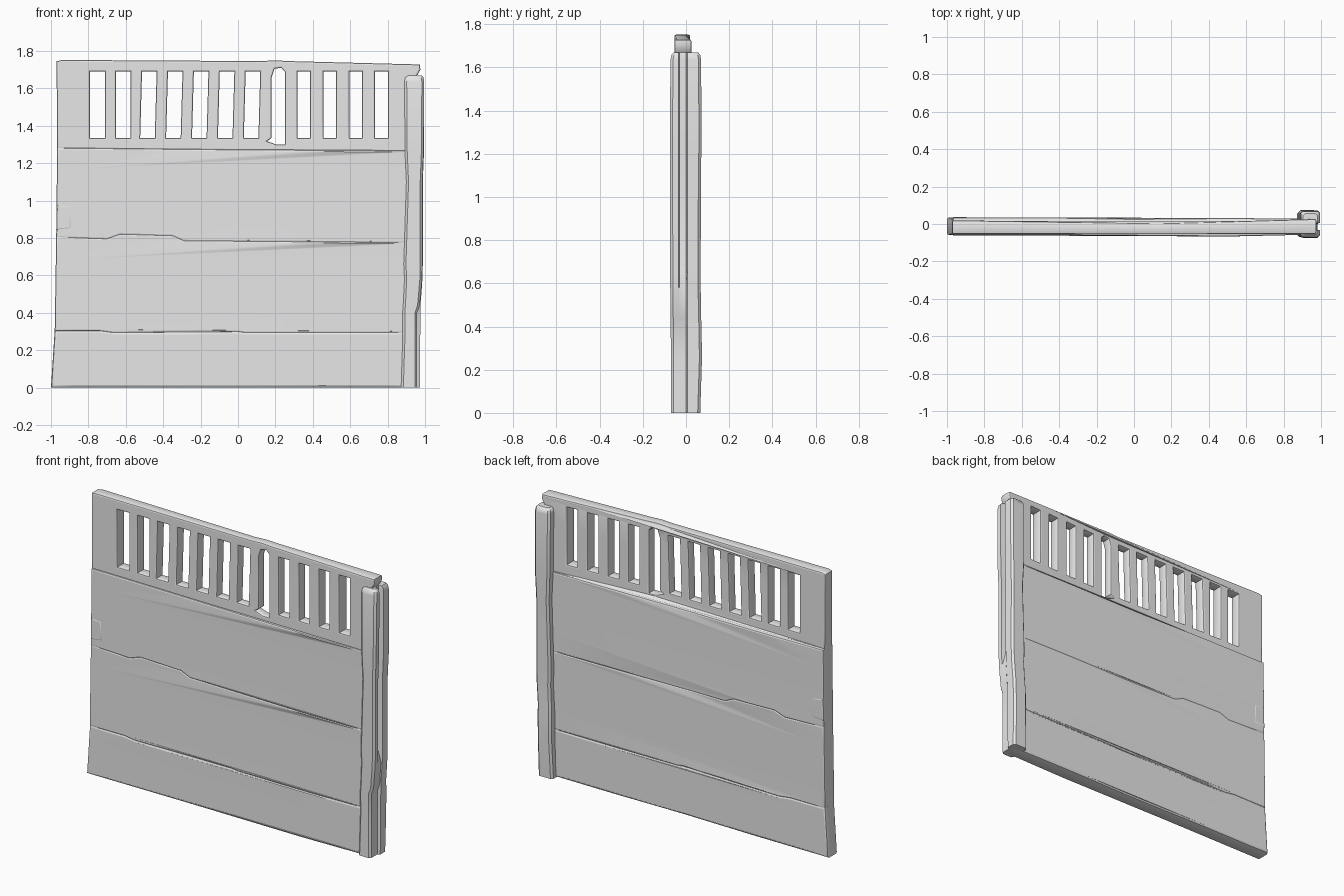
import bpy, bmesh, math

cube = bpy.data.objects.get("Cube")
if cube:
    bpy.data.objects.remove(cube, do_unlink=True)

grey = bpy.data.materials.new("plain grey")
grey.use_nodes = True
grey.diffuse_color = (0.8, 0.8, 0.8, 1)
grey.node_tree.nodes["Principled BSDF"].inputs["Base Color"].default_value = (0.8, 0.8, 0.8, 1)


def finish(obj):
    obj.data.materials.clear()
    obj.data.materials.append(grey)
    bpy.ops.object.select_all(action='DESELECT')
    obj.select_set(True)
    bpy.context.view_layer.objects.active = obj
    bpy.ops.object.shade_smooth_by_angle(angle=math.radians(35))


def along(profile, x):
    """Depth of a warped board face at x."""
    for (xa, ya), (xb, yb) in zip(profile, profile[1:]):
        if x <= xb:
            t = max(0, (x - xa) / (xb - xa))
            return ya + t * (yb - ya)
    return profile[-1][1]


def dense(pts, step=0.12):
    """Closed outline with long edges split, so the board can warp."""
    out = []
    for (xa, za), (xb, zb) in zip(pts, pts[1:] + pts[:1]):
        n = max(1, round(math.dist((xa, za), (xb, zb)) / step))
        out += [(xa + (xb - xa) * i / n, za + (zb - za) * i / n) for i in range(n)]
    return out


def plank(name, outlines, front, back, bevel=0.009):
    """Upright warped board from x-z outlines; outlines after the first are holes."""
    half = 0.045
    curve = bpy.data.curves.new(name, 'CURVE')
    curve.dimensions = '2D'
    curve.fill_mode = 'BOTH'
    curve.extrude = half - bevel
    curve.bevel_depth = bevel
    curve.bevel_resolution = 1
    curve.offset = -bevel
    for pts in outlines:
        pts = dense(pts)
        spline = curve.splines.new('POLY')
        spline.points.add(len(pts) - 1)
        for p, (x, z) in zip(spline.points, pts):
            p.co = (x, z, 0, 1)
        spline.use_cyclic_u = True
    obj = bpy.data.objects.new(name, curve)
    bpy.context.collection.objects.link(obj)
    obj.rotation_euler.x = math.pi / 2
    bpy.ops.object.select_all(action='DESELECT')
    obj.select_set(True)
    bpy.context.view_layer.objects.active = obj
    bpy.ops.object.convert(target='MESH')
    obj = bpy.context.object
    for v in obj.data.vertices:
        t = (v.co.z + half) / (2 * half)
        y_back = along(back, v.co.x)
        v.co.z = -(y_back + t * (along(front, v.co.x) - y_back))
    finish(obj)


# Worn seams between the boards, left to right
ground = [(-1.0, 0), (0.93, 0)]
low_seam = [(-0.98, 0.305), (-0.74, 0.305), (-0.67, 0.295), (0, 0.30), (0.04, 0.295), (0.93, 0.295)]
mid_seam = [(-0.972, 0.805), (-0.7, 0.795), (-0.63, 0.82), (-0.35, 0.812),
            (-0.29, 0.785), (0.3, 0.78), (0.93, 0.775)]
high_seam = [(-0.967, 1.28), (-0.18, 1.272), (0.93, 1.265)]
top_edge = [(-0.97, 1.745), (-0.94, 1.752), (0.12, 1.746), (0.2, 1.75), (0.27, 1.746), (0.972, 1.728),
            (0.975, 1.70), (0.955, 1.665), (0.93, 1.64)]

# Warped faces: depth along x
board_front = [(-1, -0.060), (-0.3, -0.060), (0.5, -0.067), (0.95, -0.057)]
board_back = [(-1, 0.036), (-0.5, 0.036), (0, 0.027), (0.5, 0.032), (0.95, 0.028)]
bars_front = [(-1, -0.054), (0.95, -0.054)]
bars_back = [(-1, 0.020), (0.15, 0.003), (0.95, 0.026)]

# Barred window openings, evenly spaced with a broken one among them
slots = []
for i in range(12):
    x = -0.79 + i * 0.1385
    w = 0.078 if i < 8 else 0.068
    if i == 7:
        slots.append([(0.205, 1.30), (0.25, 1.30), (0.25, 1.69), (0.23, 1.71), (0.195, 1.705),
                      (0.18, 1.66), (0.18, 1.335), (0.155, 1.318)])
    else:
        lean = 0.01 if 2 <= i <= 6 else 0
        slots.append([(x - lean, 1.335), (x + w - lean, 1.335), (x + w, 1.69), (x, 1.69)])


def between(low, high):
    # Neighbouring boards overlap a little so no light shows through
    return [(x, max(0, z - 0.003)) for x, z in low] + [(x, z + 0.003) for x, z in reversed(high)]


plank("bottom_board", [between(ground, low_seam)], board_front, board_back, 0.013)
plank("lower_board", [between(low_seam, mid_seam)], board_front, board_back)
plank("upper_board", [between(mid_seam, high_seam)], board_front, board_back)
plank("barred_board", [[(x, z - 0.003) for x, z in high_seam] + top_edge[::-1]] + slots,
      bars_front, bars_back)
plank("edge_patch", [[(-0.972, 0.84), (-0.89, 0.85), (-0.895, 0.97), (-0.968, 0.98)]],
      [(-1, -0.062), (0, -0.062)], [(-1, 0.038), (0, 0.038)])


def post_ring(x0, xf, xb, front, back, groove, c=0.012):
    """Chamfered rectangle whose outer side has a front lip, a groove and a back lip."""
    inner = min(xf, xb) - groove
    return [(x0 + c, front), (xf - c, front), (xf, front + c),
            (xf, -0.034), (inner, -0.030), (inner, 0.0), (xb, 0.006),
            (xb, back - c), (xb - c, back), (x0 + c, back), (x0, back - c), (x0, front + c)]


# End post: rings lofted upwards, rounded at the top
levels = [  # z, left, right of front lip, right of back lip, front, back, groove depth
    (0, 0.872, 0.957, 0.972, -0.070, 0.066, 0),
    (0.25, 0.880, 0.957, 0.974, -0.070, 0.074, 0),
    (0.40, 0.880, 0.958, 0.976, -0.071, 0.072, 0),
    (0.44, 0.883, 0.972, 0.976, -0.071, 0.070, 0),
    (0.58, 0.890, 0.984, 0.986, -0.073, 0.068, 0.003),
    (0.66, 0.886, 0.986, 0.988, -0.073, 0.068, 0.028),
    (1.10, 0.900, 0.986, 0.988, -0.074, 0.069, 0.030),
    (1.25, 0.893, 0.992, 0.994, -0.075, 0.072, 0.030),
    (1.635, 0.890, 0.995, 0.995, -0.072, 0.070, 0.030),
    (1.658, 0.894, 0.992, 0.992, -0.067, 0.066, 0.028),
    (1.670, 0.904, 0.982, 0.982, -0.057, 0.056, 0.020)]
bm = bmesh.new()
rings = [[bm.verts.new((x, y, z)) for x, y in post_ring(*dims)] for z, *dims in levels]
for a, b in zip(rings, rings[1:]):
    for i in range(len(a)):
        j = (i + 1) % len(a)
        bm.faces.new((a[i], a[j], b[j], b[i]))
bm.faces.new(rings[0][::-1])
bm.faces.new(rings[-1])
bmesh.ops.recalc_face_normals(bm, faces=bm.faces)
mesh = bpy.data.meshes.new("end_post")
bm.to_mesh(mesh)
bm.free()
post = bpy.data.objects.new("end_post", mesh)
bpy.context.collection.objects.link(post)
finish(post)
